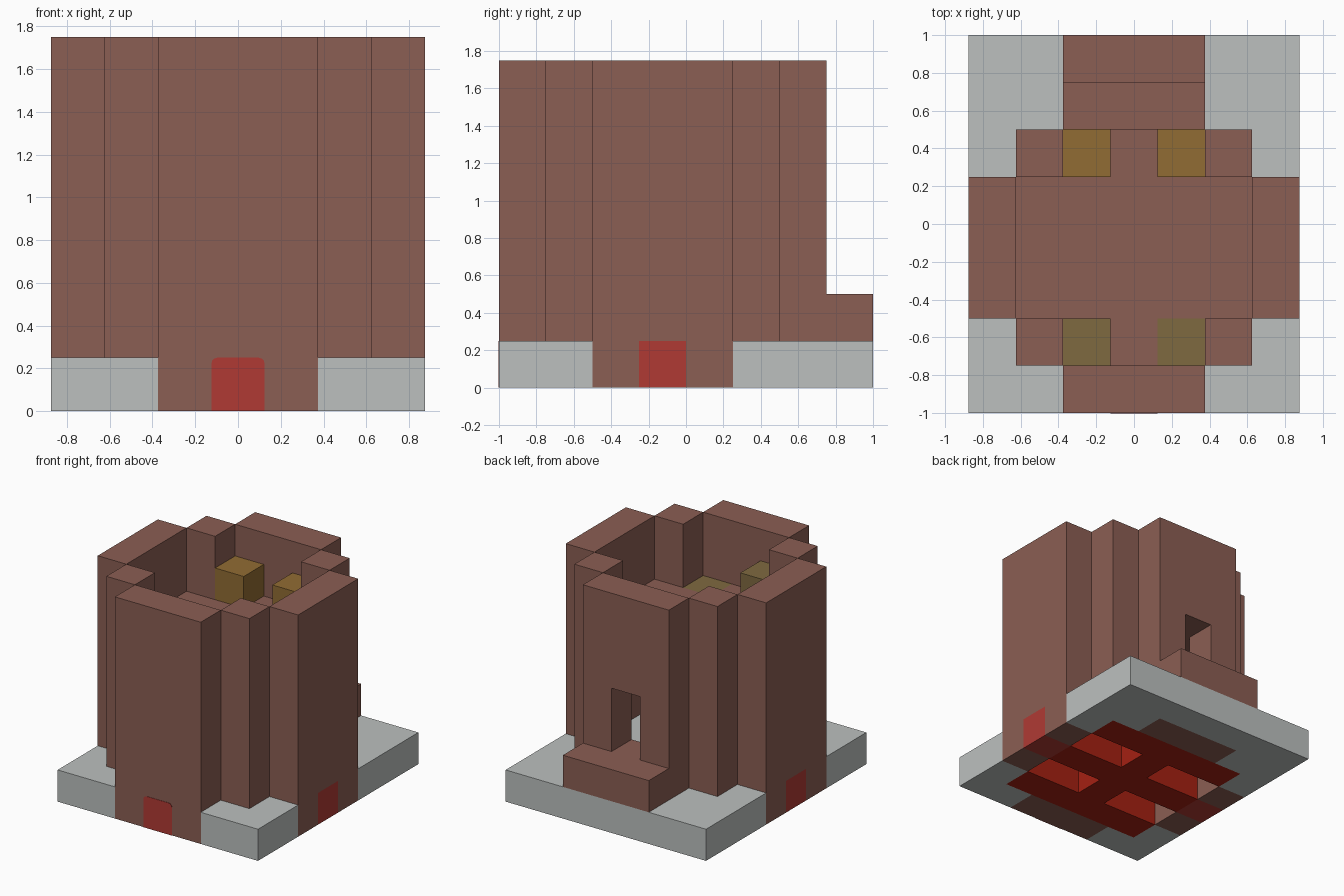
import bpy
import bmesh

cube = bpy.data.objects.get("Cube")
if cube:
    bpy.data.objects.remove(cube)

U = 0.25  # size of one plan cell


def material(name, colour):
    m = bpy.data.materials.new(name)
    m.use_nodes = True
    m.diffuse_color = (*colour, 1)
    m.node_tree.nodes["Principled BSDF"].inputs["Base Color"].default_value = (*colour, 1)
    return m


brick = material("brown brick", (0.258, 0.112, 0.087))
stone = material("pale grey stone", (0.503, 0.527, 0.521))
red = material("door red", (0.434, 0.042, 0.034))
deep_red = material("deep red", (0.376, 0.015, 0.006))
gold = material("gold brown", (0.285, 0.150, 0.033))
olive = material("olive brown", (0.212, 0.144, 0.051))

# Floor plan, back row first: g base, w wall, c corner post, d doorway,
# e front entrance, s side entrance, r red channel, h open underside,
# y gold block, o raised olive block, f flush olive block
PLAN = ["ggggggg",
        "ggwdwgg",
        "gcyrycg",
        "whhrhhw",
        "srrrrrs",
        "whhrhhw",
        "gcorfcg",
        "ggwewgg"]


def prism(name, letters, z0, z1, mat, cells=None):
    """Extrude every plan cell carrying one of the letters from z0 to z1."""
    if cells is None:
        cells = [(i, 7 - row) for row, line in enumerate(PLAN)
                 for i, ch in enumerate(line) if ch in letters]
    bm = bmesh.new()
    for i, j in cells:
        x, y = (i - 3.5) * U, (j - 4) * U
        bm.faces.new([bm.verts.new((x + a * U, y + b * U, z0))
                      for a, b in ((0, 0), (1, 0), (1, 1), (0, 1))])
    bmesh.ops.remove_doubles(bm, verts=bm.verts, dist=0.001)
    bottom = list(bm.faces)
    top = bmesh.ops.extrude_face_region(bm, geom=bottom, use_keep_orig=True)["geom"]
    bmesh.ops.translate(bm, vec=(0, 0, z1 - z0),
                        verts=[v for v in top if isinstance(v, bmesh.types.BMVert)])
    bmesh.ops.recalc_face_normals(bm, faces=bm.faces)
    mesh = bpy.data.meshes.new(name)
    bm.to_mesh(mesh)
    bm.free()
    mesh.materials.append(mat)
    obj = bpy.data.objects.new(name, mesh)
    bpy.context.collection.objects.link(obj)
    return obj


INSIDE = "rhyof"

# Ground level
prism("base_slab", "g", 0, U, stone)
prism("channel_floor", "ryofc", 0, U - 0.01, deep_red)
prism("room_floor", INSIDE, U - 0.01, U, stone)
prism("side_entrances", "s", 0, U, red)

# Walls and corner posts
prism("outer_walls", "we", 0, 7 * U, brick)
prism("corner_posts", "c", U - 0.01, 7 * U, brick)
prism("side_entrance_walls", "s", U, 7 * U, brick)

# Rear doorway and its step
prism("doorway_sill", "d", 0, 2 * U, brick)
prism("doorway_lintel", "d", 4 * U, 7 * U, brick)
prism("rear_step", "", U, 2 * U, brick, [(i, 7) for i in (2, 3, 4)])

# Roof deck and the blocks on it
prism("roof_deck", "rhyo", 4 * U, 5 * U, brick)
prism("flush_roof_block", "f", 4 * U, 5 * U, olive)
prism("rear_roof_blocks", "y", 5 * U, 6 * U, gold)
prism("front_roof_block", "o", 5 * U, 6 * U, olive)

# Front entrance plate with rounded upper corners
bpy.ops.mesh.primitive_cube_add(size=1, location=(0, -4 * U, U / 2))
plate = bpy.context.object
plate.name = "front_entrance"
plate.data.materials.append(red)
bm = bmesh.new()
bm.from_mesh(plate.data)
bmesh.ops.scale(bm, vec=(U, 0.006, U), verts=bm.verts)
corners = [e for e in bm.edges
           if all(v.co.z > 0 for v in e.verts)
           and abs(e.verts[0].co.x - e.verts[1].co.x) < 0.001]
bmesh.ops.bevel(bm, geom=corners, offset=0.03, segments=3, profile=0.5, affect="EDGES")
bm.to_mesh(plate.data)
bm.free()
